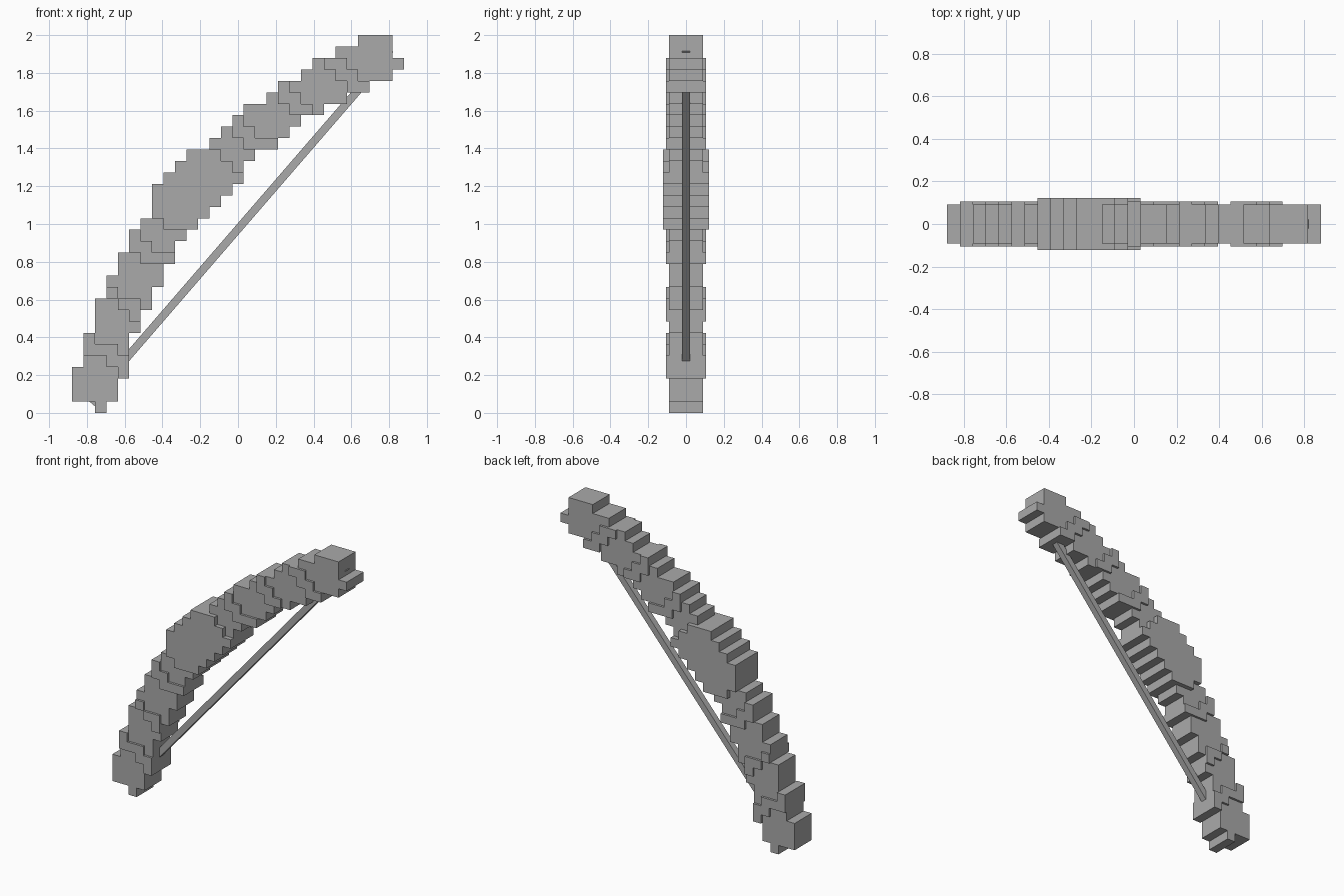
import bpy, bmesh
from math import atan2, hypot
from mathutils import Matrix, Vector

if "Cube" in bpy.data.objects:
    bpy.data.objects.remove(bpy.data.objects["Cube"])

U = 2 / 33          # size of one step
X0 = -14.5 * U      # left end of the step grid

grey = bpy.data.materials.new("plain grey")
grey.use_nodes = True
grey.diffuse_color = (0.4, 0.4, 0.4, 1)
grey.node_tree.nodes["Principled BSDF"].inputs["Base Color"].default_value = (0.4, 0.4, 0.4, 1)


def finish(name, bm):
    bmesh.ops.recalc_face_normals(bm, faces=bm.faces)
    mesh = bpy.data.meshes.new(name)
    bm.to_mesh(mesh)
    bm.free()
    mesh.materials.append(grey)
    obj = bpy.data.objects.new(name, mesh)
    bpy.context.collection.objects.link(obj)
    return obj


def stepped(name, first_row, runs, half):
    """Extrude a staircase outline given as one (left, right) run per row."""
    right, left = [], []
    for row, (a, b) in enumerate(runs, first_row):
        for z in (row, row + 1):
            right.append((b, z))
            left.append((a, z))
    outline = []
    for p in right + left[::-1]:
        if not outline or p != outline[-1]:
            outline.append(p)
    bm = bmesh.new()
    face = bm.faces.new([bm.verts.new((X0 + x * U, -half, z * U)) for x, z in outline])
    side = bmesh.ops.extrude_face_region(bm, geom=[face])["geom"]
    bmesh.ops.translate(bm, vec=(0, 2 * half, 0),
                        verts=[v for v in side if isinstance(v, bmesh.types.BMVert)])
    bmesh.ops.dissolve_limit(bm, angle_limit=0.01, verts=bm.verts, edges=bm.edges)
    return finish(name, bm)


def rod(name, start, end, size=0.042):
    """Square rod in the middle plane between two (x, z) points."""
    dx, dz = end[0] - start[0], end[1] - start[1]
    mid = Vector(((start[0] + end[0]) / 2, 0, (start[1] + end[1]) / 2))
    bm = bmesh.new()
    bmesh.ops.create_cube(bm, size=1, matrix=Matrix.Translation(mid)
                          @ Matrix.Rotation(-atan2(dz, dx), 4, 'Y')
                          @ Matrix.Diagonal((hypot(dx, dz), size, size, 1)))
    return finish(name, bm)


THIN, BAND, GRIP = 1.5 * U, 1.75 * U, 2 * U

# Limbs and end blocks
stepped("lower_tip", 0, [(2, 3)] + [(0, 4)] * 3, THIN)
stepped("lower_limb", 3, [(4, 5), (1, 5), (1, 5), (1, 5), (2, 6), (2, 6), (2, 7), (3, 7),
                          (3, 8), (4, 8), (4, 9), (5, 9), (5, 10), (6, 11)], THIN)
stepped("upper_limb", 20, [(12, 15), (12, 15), (12, 16), (12, 18), (13, 19), (14, 20), (15, 22),
                           (17, 24), (18, 26), (20, 25), (21, 25), (23, 25)], THIN)
stepped("upper_tip", 29, [(25, 28), (25, 29), (25, 28), (25, 28)], THIN)

# Thick grip
stepped("grip", 16, [(8, 11), (7, 12), (7, 13), (7, 14), (8, 15), (9, 14), (10, 13)], GRIP)

# Raised bands wrapped around the limbs
bands = {
    "lower_outer_band": (3, [(4, 5), (3, 5), (1, 4), (1, 2)]),
    "lower_middle_band": (8, [(5, 6), (4, 6), (3, 4)]),
    "lower_inner_band": (13, [(6, 9), (5, 7), (5, 6)]),
    "upper_inner_band": (23, [(15, 18), (14, 16), (14, 15)]),
    "upper_middle_band": (26, [(19, 21), (18, 20), (18, 19)]),
    "upper_outer_band": (28, [(24, 26), (23, 25), (22, 24)]),
}
for name, (row, runs) in bands.items():
    stepped(name, row, runs, BAND)

# String and the small core ends poking out of the tips
rod("string", (-0.62, 0.256), (0.64, 1.713))
rod("lower_core_end", (-0.775, 0.05), (-0.72, 0.114))
rod("upper_core_end", (0.74, 1.85), (0.806, 1.926))
